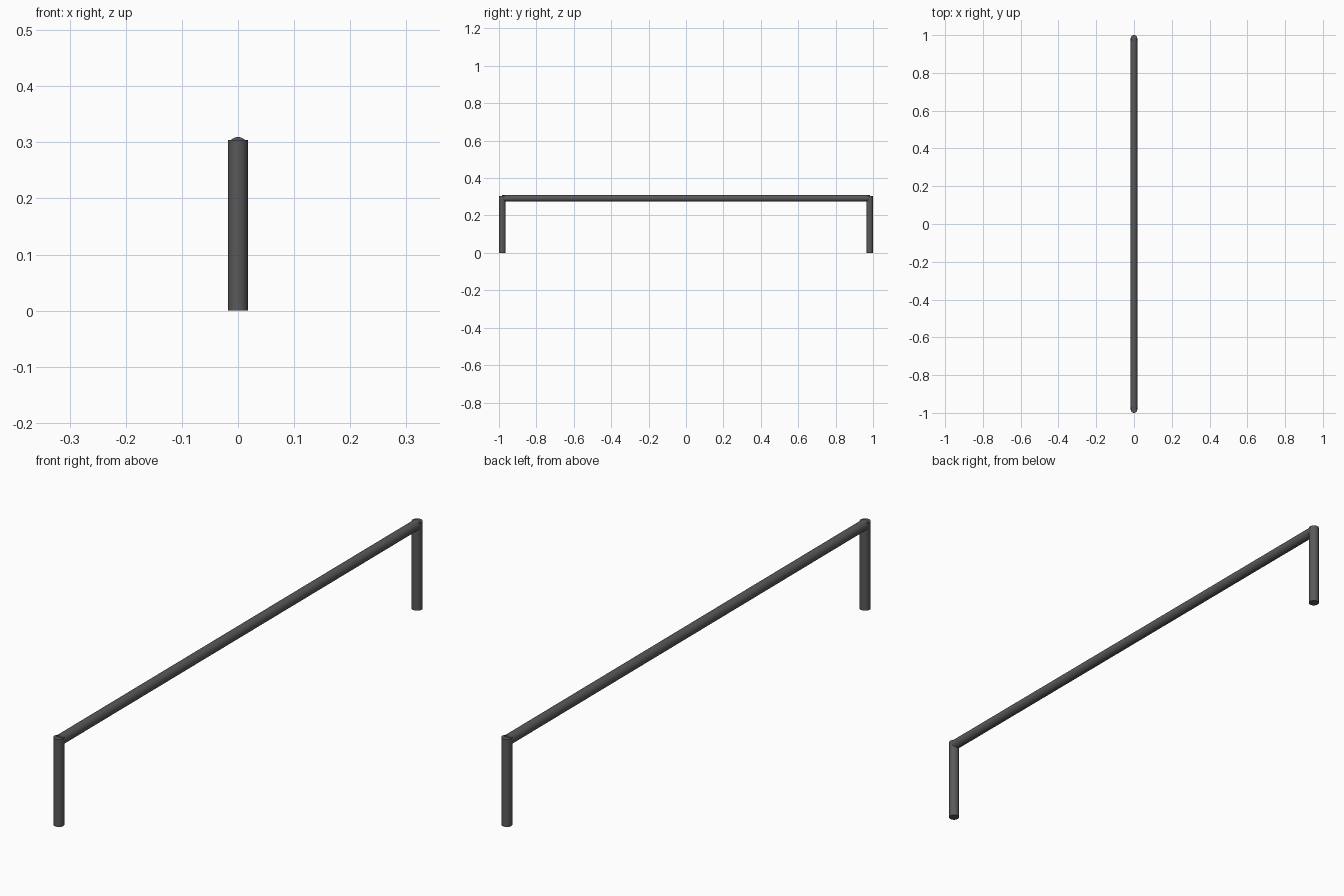
import bpy
from math import pi

if "Cube" in bpy.data.objects:
    bpy.data.objects.remove(bpy.data.objects["Cube"])

RADIUS = 0.0175
LEG_Y = 1 - RADIUS
LEG_TOP = 0.304
BAR_Z = 0.292

dark = bpy.data.materials.new("dark_metal")
dark.diffuse_color = (0.1, 0.1, 0.1, 1)
dark.use_nodes = True
dark.node_tree.nodes["Principled BSDF"].inputs["Base Color"].default_value = dark.diffuse_color


def tube(name, length, location, rotation=(0, 0, 0)):
    bpy.ops.mesh.primitive_cylinder_add(vertices=32, radius=RADIUS, depth=length,
                                        location=location, rotation=rotation)
    ob = bpy.context.object
    ob.name = name
    ob.data.materials.append(dark)
    bpy.ops.object.shade_smooth_by_angle()
    return ob


# Upright posts at both ends
for name, side in (("front_post", -1), ("back_post", 1)):
    tube(name, LEG_TOP, (0, side * LEG_Y, LEG_TOP / 2))

# Crossbar running between the post centres, slightly proud of the post tops
tube("crossbar", 2 * LEG_Y, (0, 0, BAR_Z), (pi / 2, 0, 0))
